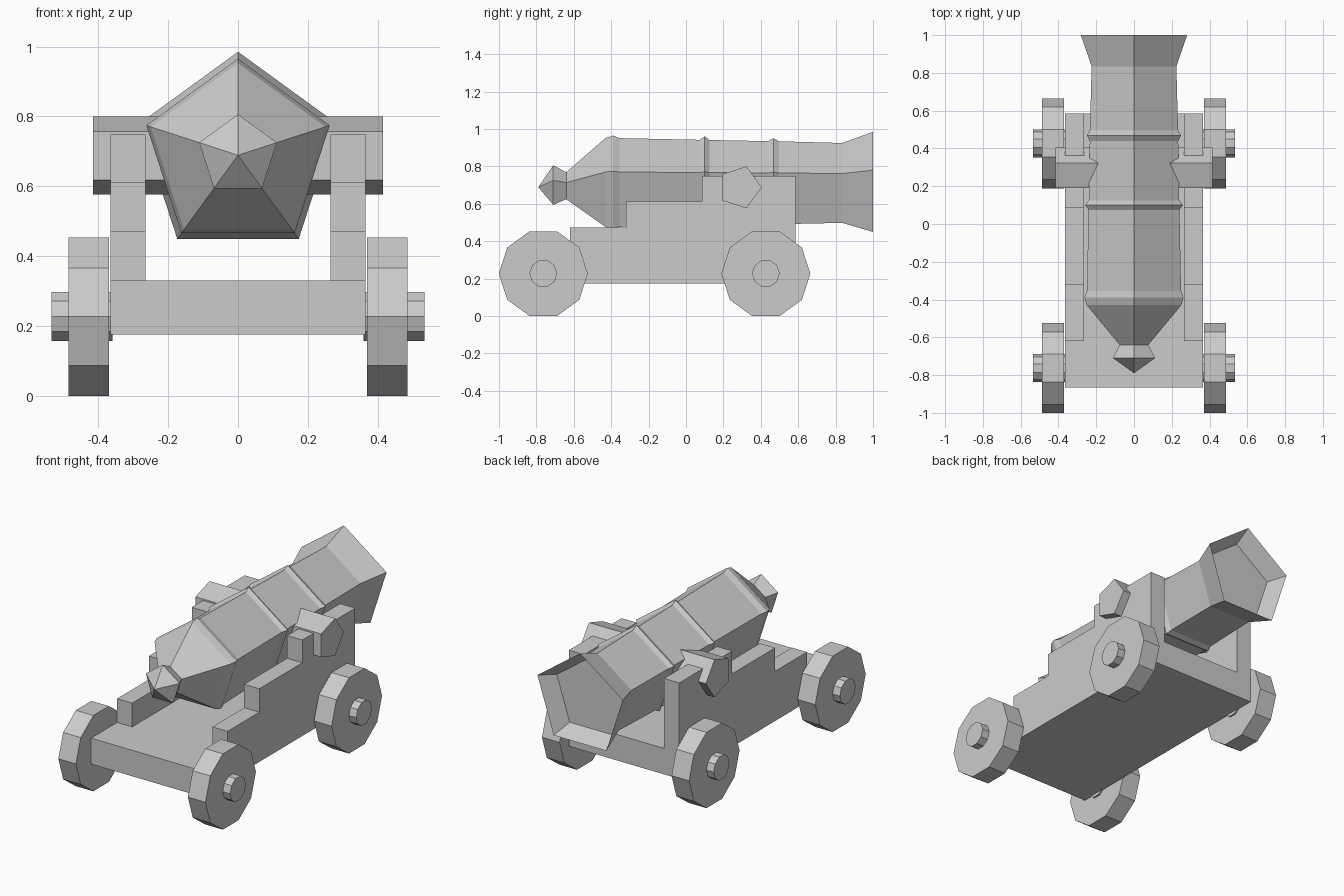
import bpy, bmesh
from math import cos, sin, pi, radians

if "Cube" in bpy.data.objects:
    bpy.data.objects.remove(bpy.data.objects["Cube"])


def finish(name, bm):
    bmesh.ops.recalc_face_normals(bm, faces=bm.faces)
    mesh = bpy.data.meshes.new(name)
    bm.to_mesh(mesh)
    bm.free()
    obj = bpy.data.objects.new(name, mesh)
    bpy.context.collection.objects.link(obj)
    return obj


def prism(name, outline, x0, x1):
    """Extrude a (y, z) outline along x."""
    bm = bmesh.new()
    a = [bm.verts.new((x0, y, z)) for y, z in outline]
    b = [bm.verts.new((x1, y, z)) for y, z in outline]
    bm.faces.new(a)
    bm.faces.new(b)
    n = len(a)
    for i in range(n):
        j = (i + 1) % n
        bm.faces.new((a[i], a[j], b[j], b[i]))
    return finish(name, bm)


def ngon(cy, cz, r, n):
    return [(cy + r * cos(2 * pi * i / n), cz + r * sin(2 * pi * i / n)) for i in range(n)]


def lathe_y(name, profile, sides, cz):
    """Spin (y, radius) profile around the y axis, first corner pointing up."""
    bm = bmesh.new()
    rings = []
    for y, r in profile:
        rings.append([bm.verts.new((r * sin(2 * pi * i / sides), y, cz + r * cos(2 * pi * i / sides)))
                      for i in range(sides)])
    for a, b in zip(rings, rings[1:]):
        for i in range(sides):
            j = (i + 1) % sides
            bm.faces.new((a[i], a[j], b[j], b[i]))
    bm.faces.new(rings[-1])
    bmesh.ops.remove_doubles(bm, verts=bm.verts, dist=1e-5)
    return finish(name, bm)


AXIS_Z = 0.689

# Five-sided barrel: knob, breech, reinforcing rings, flared muzzle and recess
lathe_y("barrel", [
    (-0.79, 0), (-0.71, 0.117), (-0.64, 0.08), (-0.43, 0.263), (-0.39, 0.276),
    (-0.355, 0.262), (0.075, 0.253), (0.10, 0.272), (0.125, 0.252),
    (0.44, 0.246), (0.468, 0.262), (0.497, 0.245), (0.835, 0.236),
    (1.0, 0.296), (0.9, 0.235)], 5, AXIS_Z)

# Trunnion running through the barrel
prism("trunnion", ngon(0.287, AXIS_Z - 0.001, 0.118, 5), -0.415, 0.415)

# Carriage bed
prism("carriage_bed", [(-0.865, 0.175), (0.585, 0.175), (0.585, 0.33), (-0.865, 0.33)], -0.365, 0.365)

# Stepped cheeks, wheels and hubs on both sides
cheek = [(-0.62, 0.33), (0.585, 0.33), (0.585, 0.748), (0.085, 0.748), (0.085, 0.612),
         (-0.32, 0.612), (-0.32, 0.472), (-0.62, 0.472)]
for side, s in (("left", -1), ("right", 1)):
    prism(f"cheek_{side}", cheek, s * 0.265, s * 0.365)
    for end, y in (("front", -0.763), ("rear", 0.427)):
        prism(f"wheel_{end}_{side}", ngon(y, 0.2265, 0.238, 10), s * 0.37, s * 0.486)
        prism(f"axle_hub_{end}_{side}", ngon(y, 0.2275, 0.074, 10), s * 0.36, s * 0.534)
